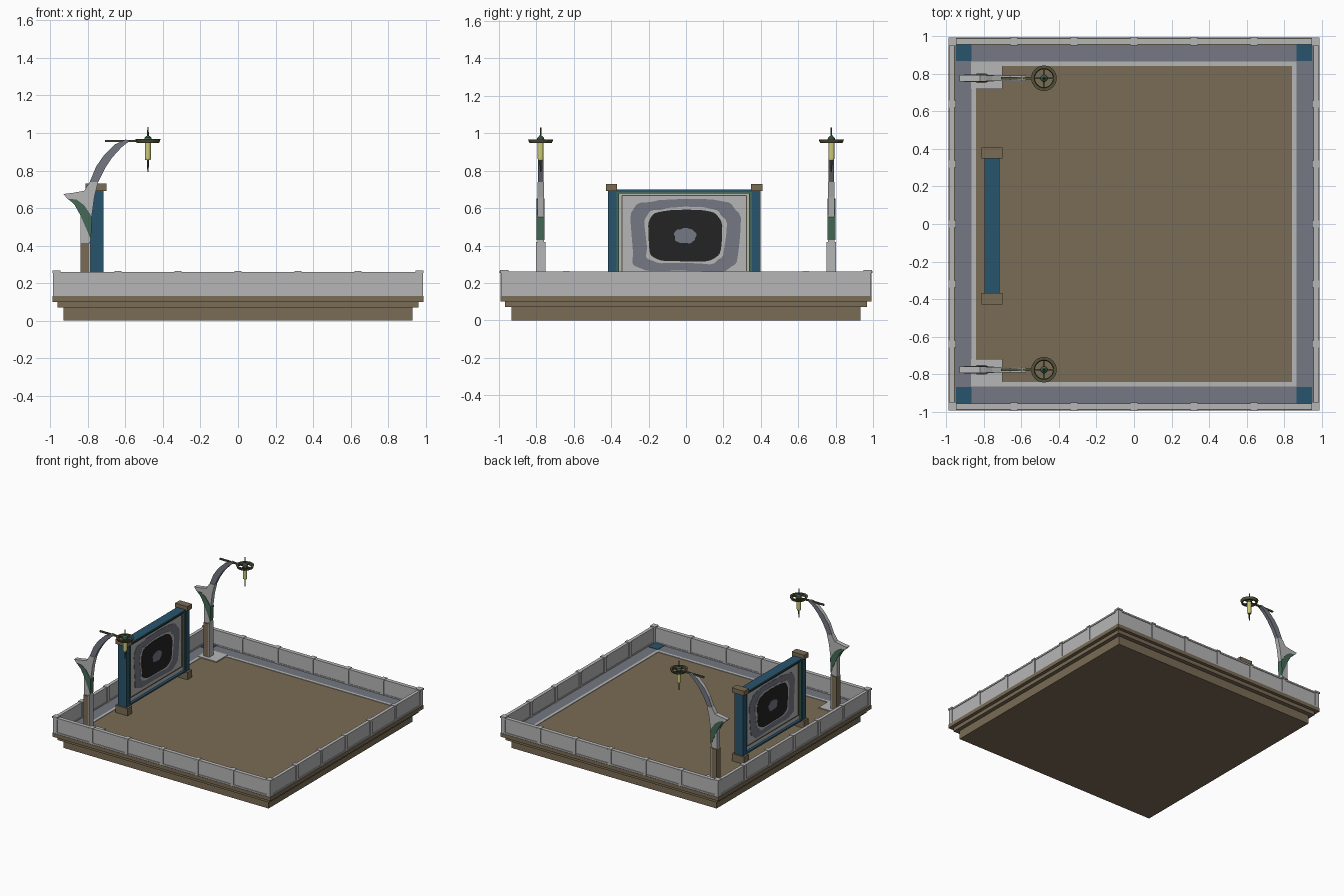
import bpy, bmesh, math

if "Cube" in bpy.data.objects:
    bpy.data.objects.remove(bpy.data.objects["Cube"])

def material(name, r, g, b):
    m = bpy.data.materials.new(name)
    m.diffuse_color = (r, g, b, 1)
    m.use_nodes = True
    m.node_tree.nodes["Principled BSDF"].inputs["Base Color"].default_value = m.diffuse_color
    return m

LIGHT = material("light_stone", .47, .47, .47)
GREY = material("slate_grey", .178, .188, .225)
BROWN = material("earth_brown", .195, .15, .09)
BLUE = material("deep_blue", .022, .089, .15)
BLACK = material("charcoal", .017, .017, .017)
GREEN = material("moss_green", .058, .14, .09)
YELLOW = material("lamp_yellow", .60, .60, .19)
OLIVE = material("dark_olive", .085, .082, .042)

def finish(name, bm, *mats):
    bmesh.ops.recalc_face_normals(bm, faces=bm.faces)
    me = bpy.data.meshes.new(name)
    bm.to_mesh(me)
    bm.free()
    for m in mats:
        me.materials.append(m)
    ob = bpy.data.objects.new(name, me)
    bpy.context.collection.objects.link(ob)
    return ob

def box(name, x0, x1, y0, y1, z0, z1, mat):
    bm = bmesh.new()
    bmesh.ops.create_cube(bm, size=1)
    for v in bm.verts:
        v.co = ((x0 + x1) / 2 + v.co.x * (x1 - x0),
                (y0 + y1) / 2 + v.co.y * (y1 - y0),
                (z0 + z1) / 2 + v.co.z * (z1 - z0))
    return finish(name, bm, mat)

def prism(name, pts, place, a, b, *mats):
    """Extrude a 2D outline between a and b; place maps (u, v, depth) to xyz."""
    bm = bmesh.new()
    lo = [bm.verts.new(place(u, v, a)) for u, v in pts]
    hi = [bm.verts.new(place(u, v, b)) for u, v in pts]
    bm.faces.new(lo)
    bm.faces.new(hi)
    for i in range(len(pts)):
        j = (i + 1) % len(pts)
        bm.faces.new((lo[i], lo[j], hi[j], hi[i]))
    return finish(name, bm, *mats)

def lathe(name, prof, cx, cy, mat, n=20, closed=False):
    bm = bmesh.new()
    rings = [[bm.verts.new((cx + r * math.cos(2 * math.pi * k / n),
                            cy + r * math.sin(2 * math.pi * k / n), z))
              for k in range(n)] for r, z in prof]
    pairs = list(zip(rings, rings[1:]))
    if closed:
        pairs.append((rings[-1], rings[0]))
    else:
        bm.faces.new(rings[0])
        bm.faces.new(rings[-1])
    for p, q in pairs:
        for k in range(n):
            bm.faces.new((p[k], p[(k + 1) % n], q[(k + 1) % n], q[k]))
    return finish(name, bm, mat)

def side_profile(u, v, d):
    return (u, d, v)

def facing_x(u, v, d):
    return (d, u, v)

# Stepped base
for name, hx, hy, z0, z1 in (("base_bottom", .93, .932, 0, .07),
                             ("base_middle", .962, .967, .07, .10),
                             ("base_top", .99, .993, .10, .13)):
    box(name, -hx, hx, -hy, hy, z0, z1, BROWN)

# Floor borders, as thin plates around the deck
def floor_ring(name, inner, outer, z1, mat):
    for s in (-1, 1):
        ys = sorted((s * inner, s * outer))
        box(name + "_x", -outer, outer, ys[0], ys[1], .13, z1, mat)
        box(name + "_y", ys[0], ys[1], -inner, inner, .13, z1, mat)

floor_ring("floor_border", .865, .955, .134, GREY)
floor_ring("floor_strip", .842, .865, .134, LIGHT)
for sx in (-1, 1):
    for sy in (-1, 1):
        xs, ys = sorted((sx * .865, sx * .95)), sorted((sy * .87, sy * .957))
        box("corner_tile", *xs, *ys, .13, .137, BLUE)

# Parapet: walls, rails and posts
for s in (-1, 1):
    for part, a, b, z0, z1 in (("wall", .962, .98, .13, .255),
                               ("top_rail", .958, .985, .247, .26),
                               ("foot_rail", .958, .985, .13, .142)):
        ys = sorted((s * a, s * (b + .005)))
        box("parapet_" + part, -b, b, *ys, z0, z1, LIGHT)
        xs = sorted((s * a, s * b))
        box("parapet_" + part, *xs, -b, b, z0, z1, LIGHT)
    for i in range(-2, 3):
        c = i * .32
        for h, z0, z1, o in ((.013, .13, .255, 0), (.018, .253, .264, .004)):
            ys = sorted((s * (.956 - o), s * (.992 + o)))
            box("parapet_post", c - h, c + h, *ys, z0, z1, LIGHT)
            xs = sorted((s * (.953 - o), s * (.986 + o)))
            box("parapet_post", *xs, c - h, c + h, z0, z1, LIGHT)
    for t in (-1, 1):
        for o, z0, z1 in ((0, .13, .256), (.005, .254, .268)):
            xs = sorted((s * (.95 - o), s * (.985 + o)))
            ys = sorted((t * (.955 - o), t * (.99 + o)))
            box("parapet_corner", *xs, *ys, z0, z1, LIGHT)

# Standing screen: posts, caps, feet and rails
CX, CY = -.758, -.01
for s in (-1, 1):
    ys = sorted((CY + s * .362, CY + s * .408))
    box("screen_post", CX - .04, CX + .04, *ys, .13, .71, BLUE)
    ys = sorted((CY + s * .358, CY + s * .418))
    box("screen_cap", CX - .056, CX + .056, *ys, .692, .73, BROWN)
    box("screen_foot", CX - .056, CX + .056, *ys, .13, .19, BROWN)
    ys = sorted((CY + s * .348, CY + s * .362))
    box("screen_side_trim", CX - .034, CX + .034, *ys, .2, .688, GREEN)
box("screen_top_rail", CX - .04, CX + .04, CY - .362, CY + .362, .686, .70, BLUE)
box("screen_bottom_rail", CX - .04, CX + .04, CY - .362, CY + .362, .19, .203, BLUE)
box("screen_top_trim", CX - .034, CX + .034, CY - .348, CY + .348, .678, .688, GREEN)
box("screen_panel", CX - .02, CX + .02, CY - .348, CY + .348, .203, .68, LIGHT)

# Painted stone pattern on both screen faces
def blob(hy, hz, power, wave):
    pts = []
    for k in range(40):
        t = 2 * math.pi * k / 40
        c, s = math.cos(t), math.sin(t)
        w = 1 + wave * (math.sin(5 * t + 1) + math.sin(9 * t))
        pts.append((CY + .005 + w * hy * math.copysign(abs(c) ** power, c),
                    .452 + w * hz * math.copysign(abs(s) ** power, s)))
    return pts

for s in (-1, 1):
    x = CX + s * .02
    for name, pts, d, mat in (
            ("pattern_outer", blob(.29, .192, .4, .018), .002, GREY),
            ("pattern_halo", blob(.215, .15, .45, .025), .004, LIGHT),
            ("pattern_dark", blob(.197, .138, .5, .008), .006, BLACK),
            ("pattern_heart", blob(.058, .04, .8, .04), .008, GREY)):
        prism(name, pts, facing_x, x, x + s * d, mat)
    xs = sorted((x, x + s * .004))
    for t in (-1, 1):
        box("panel_line", *xs, CY + t * .333 - .003, CY + t * .333 + .003, .235, .668, OLIVE)
    for z in (.235, .664):
        box("panel_line", *xs, CY - .333, CY + .333, z, z + .005, OLIVE)

# Curved lamp posts
TRUNK = [(-.93, .675), (-.88, .681), (-.82, .692), (-.79, .74), (-.745, .74),
         (-.765, .66), (-.78, .55), (-.785, .45), (-.788, .29), (-.80, .28),
         (-.84, .41), (-.84, .56), (-.87, .62), (-.91, .65)]
ARM = [(-.79, .74), (-.757, .82), (-.712, .885), (-.655, .94), (-.60, .965),
       (-.575, .96), (-.62, .925), (-.67, .87), (-.71, .81), (-.745, .74)]
BRACE = [(-.905, .65), (-.86, .645), (-.82, .615), (-.79, .57), (-.778, .55),
         (-.784, .43), (-.80, .47), (-.842, .565), (-.87, .615)]
LX = -.48
for s in (-1, 1):
    y = s * .777
    ys = sorted((s * .72, s * .867))
    box("lamp_plinth", -.868, -.70, *ys, .13, .138, LIGHT)
    box("lamp_base", -.84, -.794, y - .026, y + .026, .13, .41, BROWN)
    box("lamp_base_face", -.794, -.786, y - .026, y + .026, .13, .42, LIGHT)
    prism("lamp_trunk", TRUNK, side_profile, y - .018, y + .018, LIGHT)
    prism("lamp_brace", BRACE, side_profile, y - .021, y + .021, GREEN)
    arm = prism("lamp_arm", ARM, side_profile, y - .015, y + .015, GREY, LIGHT)
    for p in arm.data.polygons:
        p.material_index = 1 if p.normal.z > .2 else 0
    # Hanging bar and lantern ring
    box("lamp_bar", -.71, LX - .05, y - .006, y + .006, .952, .964, OLIVE)
    lathe("lantern_ring", [(.052, .968), (.068, .968), (.06, .948), (.048, .948)],
          LX, y, OLIVE, 24, True)
    box("lantern_spoke", LX - .052, LX + .052, y - .004, y + .004, .953, .962, OLIVE)
    box("lantern_spoke", LX - .004, LX + .004, y - .052, y + .052, .953, .962, OLIVE)
    # Lantern body, hub and spindle
    lathe("lantern_hub", [(.016, .95), (.02, .965), (.018, .976), (.008, .985)], LX, y, GREEN, 12)
    lathe("lantern_glass", [(.014, .855), (.016, .865), (.016, .95)], LX, y, YELLOW, 12)
    lathe("lantern_spindle", [(.003, .793), (.005, .83), (.005, .99), (.003, 1.032)],
          LX, y, OLIVE, 8)
